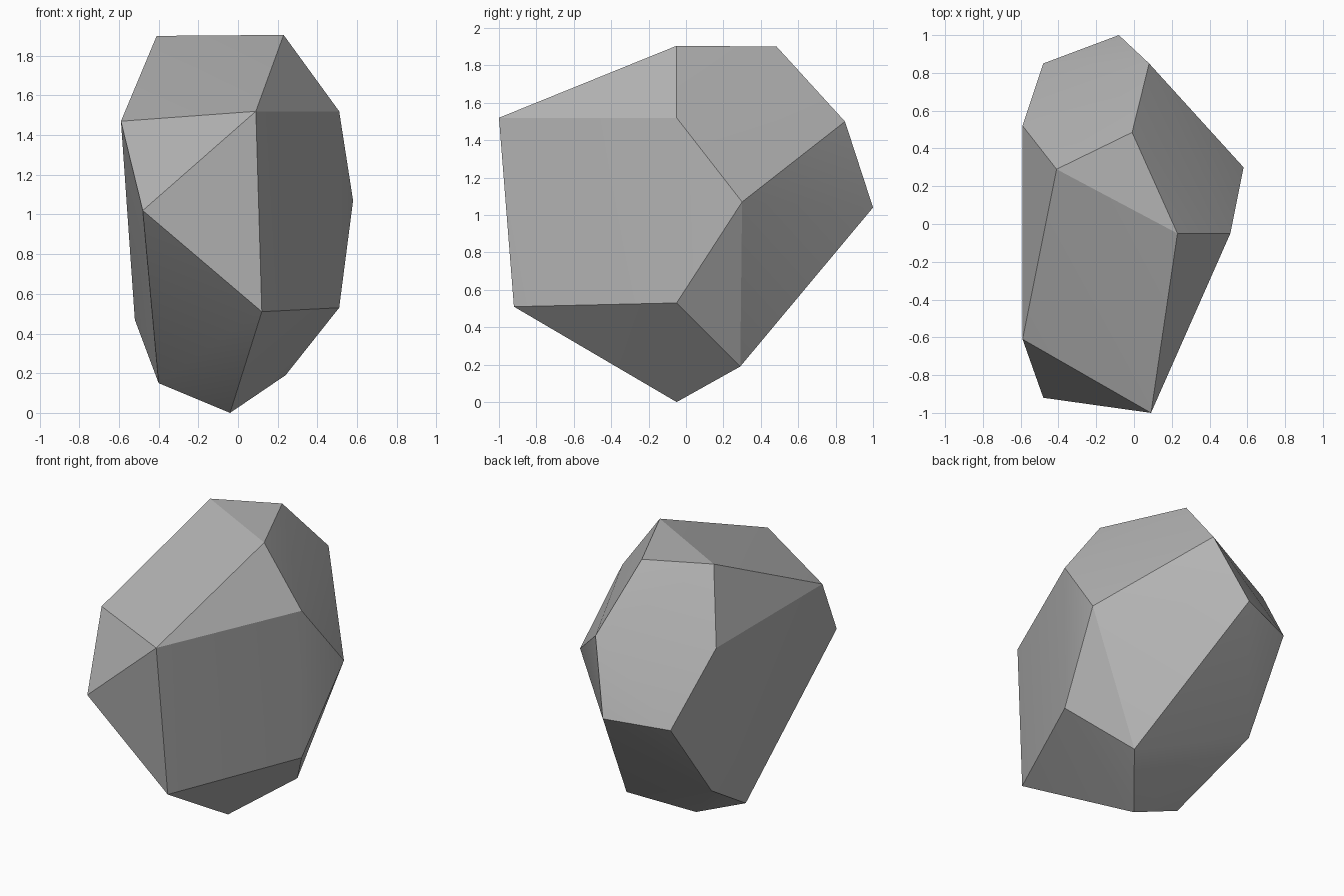
import bpy
import bmesh
import math

# Remove the default object
default_cube = bpy.data.objects.get("Cube")
if default_cube:
    bpy.data.objects.remove(default_cube, do_unlink=True)


def make_material(name, colour):
    material = bpy.data.materials.new(name)
    material.use_nodes = True
    material.diffuse_color = colour
    shader = material.node_tree.nodes["Principled BSDF"]
    shader.inputs["Base Color"].default_value = colour
    shader.inputs["Roughness"].default_value = 0.9
    return material


# Corners of the faceted boulder, grouped by region
CORNERS = {
    "crown": [(0.23, -0.05, 1.905), (-0.41, 0.29, 1.9), (-0.01, 0.485, 1.9)],
    "front": [(0.09, -1, 1.52), (-0.48, -0.92, 1.02), (0.12, -0.92, 0.51)],
    "left flank": [(0.51, -0.05, 1.52), (0.58, 0.3, 1.07), (0.51, -0.05, 0.53)],
    "right flank": [(-0.59, -0.61, 1.47), (-0.59, 0.52, 1.47), (-0.52, 0.47, 0.47)],
    "back": [(0.08, 0.85, 1.5), (-0.08, 1, 1.04), (-0.48, 0.85, 1.01)],
    "foot": [(0.24, 0.29, 0.19), (-0.04, -0.05, 0), (-0.4, -0.065, 0.15)],
}


def build_boulder(name, regions, material):
    """Wrap the corners in a convex skin, as if cut from a single stone."""
    mesh = bpy.data.meshes.new(name)
    bm = bmesh.new()
    for corners in regions.values():
        for corner in corners:
            bm.verts.new(corner)
    bmesh.ops.convex_hull(bm, input=bm.verts[:])
    bmesh.ops.recalc_face_normals(bm, faces=bm.faces[:])
    bm.to_mesh(mesh)
    bm.free()
    mesh.materials.append(material)
    boulder = bpy.data.objects.new(name, mesh)
    bpy.context.collection.objects.link(boulder)
    return boulder


# Single grey stone with crisp ridges between its broad facets
stone = make_material("stone_grey", (0.45, 0.45, 0.45, 1.0))
boulder = build_boulder("boulder", CORNERS, stone)

bpy.ops.object.select_all(action="DESELECT")
boulder.select_set(True)
bpy.context.view_layer.objects.active = boulder
bpy.ops.object.shade_smooth_by_angle(angle=math.radians(20))
